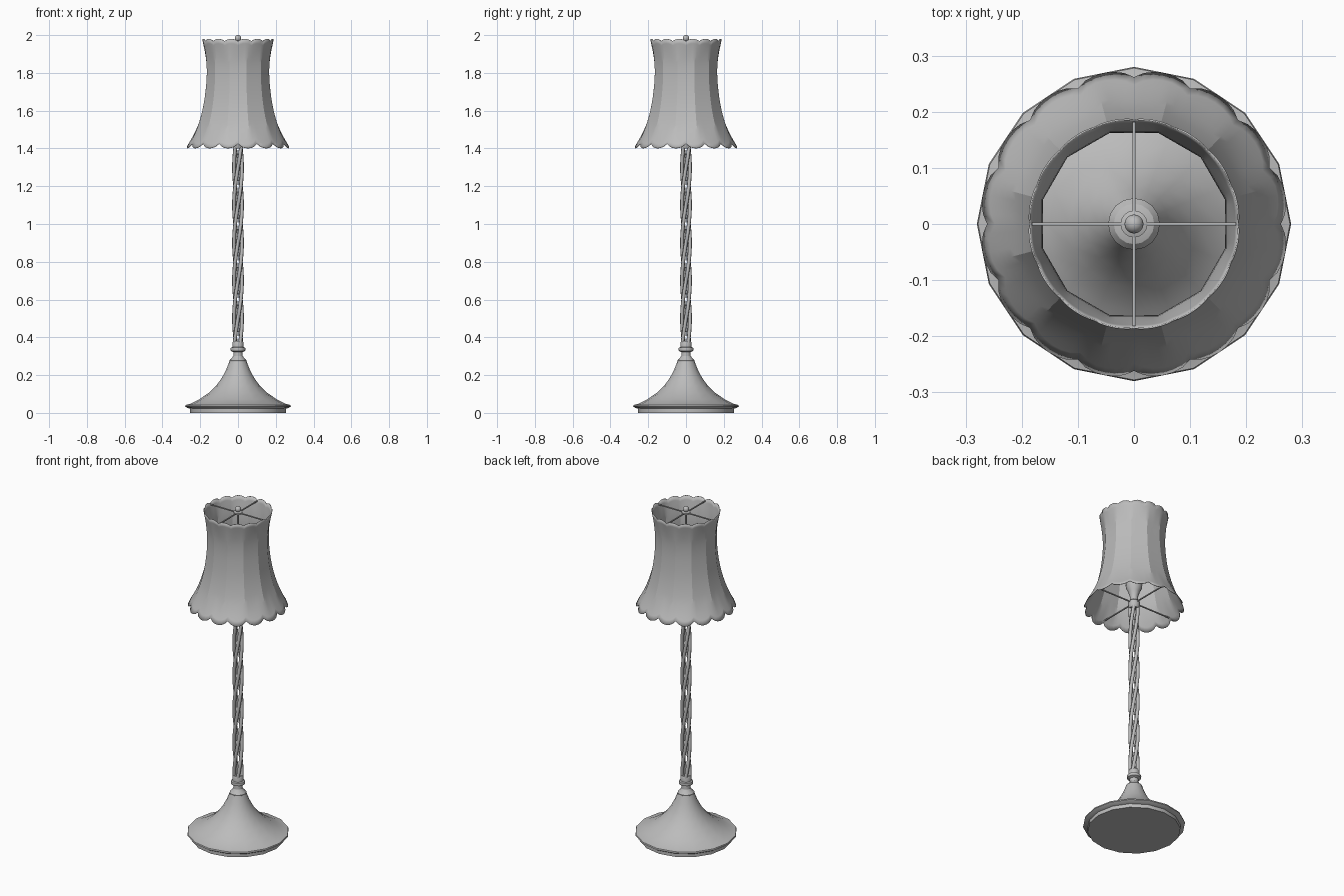
import bpy
import bmesh
from math import sin, cos, pi, radians

if "Cube" in bpy.data.objects:
    bpy.data.objects.remove(bpy.data.objects["Cube"], do_unlink=True)

grey = bpy.data.materials.new("plain_grey")
grey.use_nodes = True
GREY = (0.5, 0.5, 0.5, 1)
grey.diffuse_color = GREY
grey.node_tree.nodes["Principled BSDF"].inputs["Base Color"].default_value = GREY


def finish(name, bm, angle=30):
    """Turn a bmesh into a smooth-shaded object."""
    bmesh.ops.recalc_face_normals(bm, faces=bm.faces)
    mesh = bpy.data.meshes.new(name)
    bm.to_mesh(mesh)
    bm.free()
    mesh.materials.append(grey)
    obj = bpy.data.objects.new(name, mesh)
    bpy.context.collection.objects.link(obj)
    bpy.ops.object.select_all(action="DESELECT")
    obj.select_set(True)
    bpy.context.view_layer.objects.active = obj
    bpy.ops.object.shade_smooth_by_angle(angle=radians(angle))
    return obj


def skin(bm, rings, caps=True):
    """Bridge closed rings of points into a tube."""
    loops = [[bm.verts.new(p) for p in ring] for ring in rings]
    n = len(loops[0])
    for a, b in zip(loops, loops[1:]):
        for i in range(n):
            j = (i + 1) % n
            bm.faces.new((a[i], a[j], b[j], b[i]))
    if caps:
        bm.faces.new(loops[0][::-1])
        bm.faces.new(loops[-1])


def lathe(name, profile, sides=16):
    bm = bmesh.new()
    skin(bm, [[(r * cos(2 * pi * i / sides), r * sin(2 * pi * i / sides), z)
               for i in range(sides)] for r, z in profile])
    return finish(name, bm)


def interpolate(points, z):
    """Smooth radius at a height through (radius, height) points."""
    pts = [points[0]] + points + [points[-1]]
    for k in range(1, len(pts) - 2):
        p0, p1, p2, p3 = pts[k - 1:k + 3]
        if z <= p2[1] or k == len(pts) - 3:
            h = p2[1] - p1[1]
            t = (z - p1[1]) / h
            m1 = (p2[0] - p0[0]) / (p2[1] - p0[1]) * h
            m2 = (p3[0] - p1[0]) / (p3[1] - p1[1]) * h
            return ((2 * t**3 - 3 * t**2 + 1) * p1[0] + (t**3 - 2 * t**2 + t) * m1
                    + (3 * t**2 - 2 * t**3) * p2[0] + (t**3 - t**2) * m2)


# Flared foot with a rolled rim
lathe("base", [(0.255, 0), (0.255, 0.022), (0.268, 0.026), (0.28, 0.034),
               (0.278, 0.042), (0.255, 0.047), (0.205, 0.072), (0.155, 0.106),
               (0.115, 0.145), (0.085, 0.186), (0.062, 0.23), (0.046, 0.272)])
# Turned neck and collar above the foot
lathe("base_neck", [(0.044, 0.265), (0.046, 0.277), (0.035, 0.288), (0.025, 0.302),
                    (0.024, 0.322), (0.038, 0.328), (0.04, 0.336), (0.038, 0.345),
                    (0.03, 0.348), (0.03, 0.372), (0.026, 0.38)])

# Open twisted column
STRANDS, STEPS, SIDES = 4, 90, 8
Z0, Z1, TURN = 0.37, 1.43, 0.8
for s in range(STRANDS):
    bm = bmesh.new()
    rings = []
    for k in range(STEPS + 1):
        z = Z0 + (Z1 - Z0) * k / STEPS
        a = 2 * pi * ((z - 0.5) / TURN + s / STRANDS)
        cx, cy = 0.021 * cos(a), 0.021 * sin(a)
        rings.append([(cx + 0.01 * cos(2 * pi * i / SIDES),
                       cy + 0.01 * sin(2 * pi * i / SIDES), z) for i in range(SIDES)])
    skin(bm, rings)
    finish(f"column_strand_{s + 1}", bm, 50)

# Lamp holder, stem and finial
lathe("lamp_holder", [(0.026, 1.4), (0.032, 1.415), (0.032, 1.44), (0.022, 1.45),
                      (0.022, 1.475), (0.032, 1.505), (0.044, 1.53),
                      (0.046, 1.55), (0.036, 1.562), (0.02, 1.567)])
lathe("stem", [(0.006, 1.56), (0.006, 1.965)], 8)
lathe("finial_washer", [(0.024, 1.958), (0.024, 1.967), (0.01, 1.972)])
bm = bmesh.new()
bmesh.ops.create_uvsphere(bm, u_segments=16, v_segments=10, radius=0.017)
bmesh.ops.translate(bm, verts=bm.verts, vec=(0, 0, 1.983))
finish("finial", bm)

# Fluted shade: twelve panels, sixteen scallops on each rim
shade_profile = [(0.272, 1.4), (0.236, 1.47), (0.206, 1.55), (0.184, 1.64),
                 (0.171, 1.74), (0.168, 1.82), (0.174, 1.9), (0.186, 1.98)]
COLS, ROWS, PANELS, SCALLOPS = 96, 24, 12, 16
half = pi / PANELS


def shade_point(a, v):
    dip = (1 - abs(sin(SCALLOPS * a / 2)) ** 0.7)
    low, high = 1.4 + 0.024 * dip, 1.98 - 0.012 * dip
    z = low + (high - low) * v
    flat = cos(half) / cos((a - half) % (2 * half) - half)
    blend = min(1, 5 * min(v, 1 - v))
    r = interpolate(shade_profile, z) * (1 + (flat - 1) * blend)
    return r * cos(a), r * sin(a), z


bm = bmesh.new()
skin(bm, [[shade_point(2 * pi * i / COLS, k / ROWS) for i in range(COLS)]
          for k in range(ROWS + 1)], caps=False)
shade = finish("shade", bm, 24)
thick = shade.modifiers.new("thickness", "SOLIDIFY")
thick.thickness = 0.003
thick.offset = -1

# Crossed wire supports at both ends of the shade
for name, z, reach in (("upper_support", 1.962, 0.182), ("lower_support", 1.435, 0.25)):
    bm = bmesh.new()
    for size in ((2 * reach, 0.006, 0.006), (0.006, 2 * reach, 0.006)):
        bar = bmesh.ops.create_cube(bm, size=1)["verts"]
        bmesh.ops.scale(bm, verts=bar, vec=size)
        bmesh.ops.translate(bm, verts=bar, vec=(0, 0, z))
    finish(name, bm)
